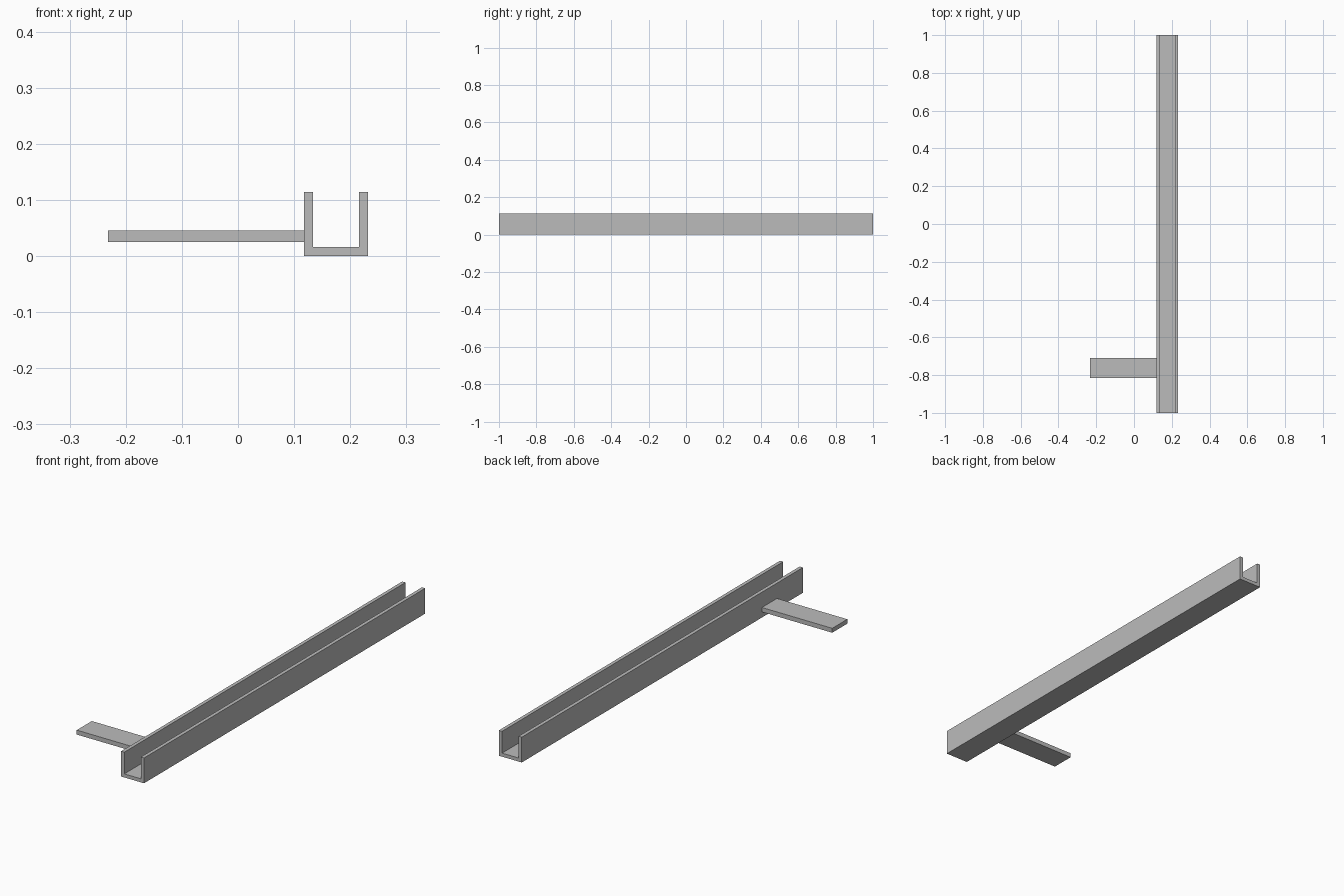
import bpy
import bmesh

cube = bpy.data.objects.get("Cube")
if cube:
    bpy.data.objects.remove(cube, do_unlink=True)

# Single plain grey
grey = bpy.data.materials.new("plain_grey")
grey.use_nodes = True
colour = (0.5, 0.5, 0.5, 1)
grey.diffuse_color = colour
grey.node_tree.nodes["Principled BSDF"].inputs["Base Color"].default_value = colour


def extrude_profile(name, profile, y_front, y_back):
    """Extrude an (x, z) outline from y_front to y_back."""
    bm = bmesh.new()
    face = bm.faces.new([bm.verts.new((x, y_front, z)) for x, z in profile])
    result = bmesh.ops.extrude_face_region(bm, geom=[face])
    moved = [v for v in result["geom"] if isinstance(v, bmesh.types.BMVert)]
    bmesh.ops.translate(bm, verts=moved, vec=(0, y_back - y_front, 0))
    bmesh.ops.recalc_face_normals(bm, faces=bm.faces)
    mesh = bpy.data.meshes.new(name)
    bm.to_mesh(mesh)
    bm.free()
    mesh.materials.append(grey)
    obj = bpy.data.objects.new(name, mesh)
    bpy.context.collection.objects.link(obj)
    return obj


# Long open-topped channel
left, right, height, wall = 0.118, 0.232, 0.114, 0.016
extrude_profile("channel", [
    (left, 0), (right, 0), (right, height), (right - wall, height),
    (right - wall, wall), (left + wall, wall), (left + wall, height), (left, height),
], -1, 1)

# Flat arm reaching out from the side wall
tip, bottom, top = -0.232, 0.025, 0.045
extrude_profile("side_arm", [(tip, bottom), (left, bottom), (left, top), (tip, top)],
                -0.816, -0.709)
